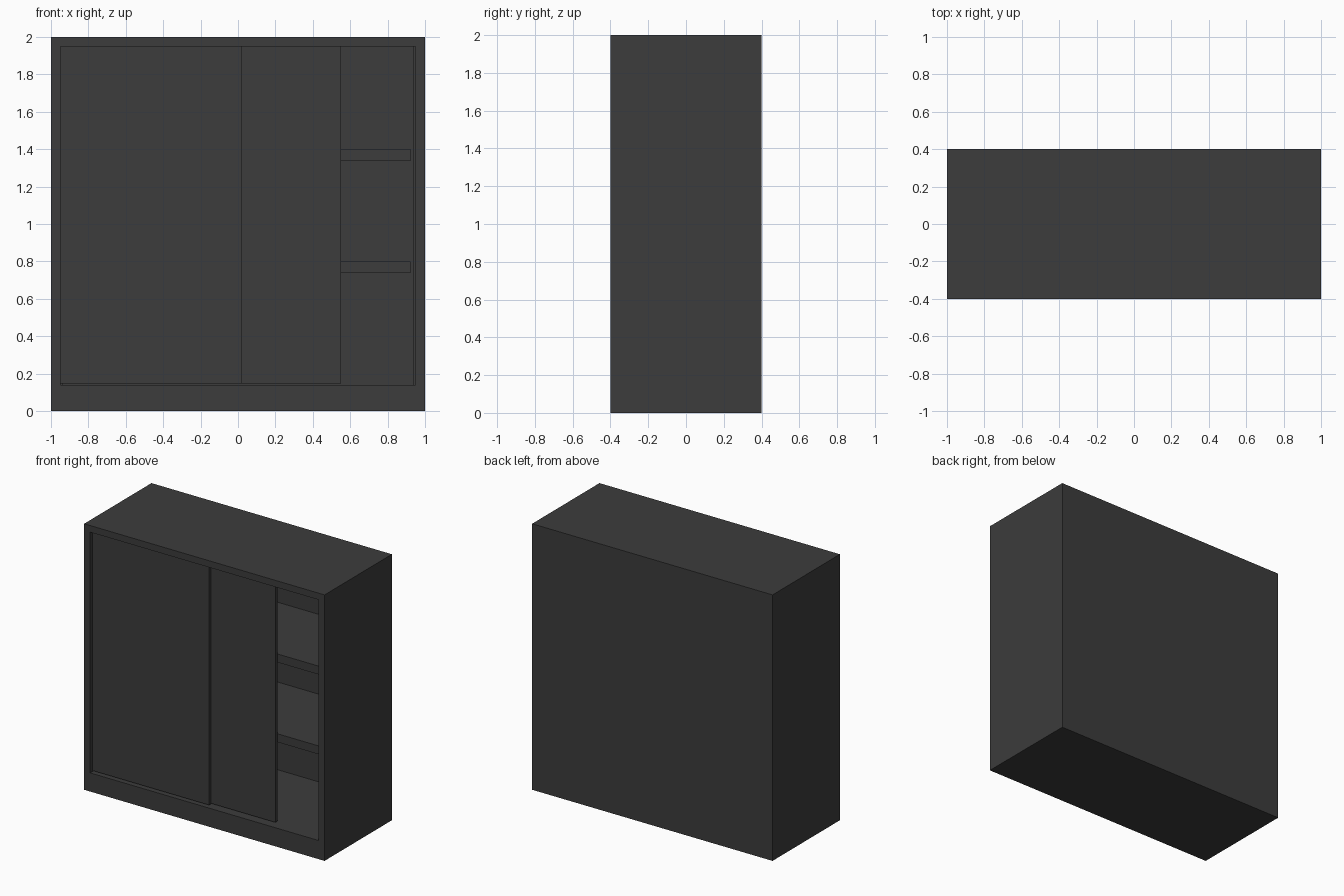
import bpy, bmesh
from mathutils import Vector

if "Cube" in bpy.data.objects:
    bpy.data.objects.remove(bpy.data.objects["Cube"])

mat = bpy.data.materials.new("dark_grey")
mat.diffuse_color = (0.045, 0.045, 0.045, 1)
mat.use_nodes = True
mat.node_tree.nodes["Principled BSDF"].inputs["Base Color"].default_value = mat.diffuse_color


def finish(name, bm):
    bmesh.ops.recalc_face_normals(bm, faces=bm.faces)
    me = bpy.data.meshes.new(name)
    bm.to_mesh(me)
    bm.free()
    me.materials.append(mat)
    ob = bpy.data.objects.new(name, me)
    bpy.context.collection.objects.link(ob)
    return ob


def box_bm(lo, hi):
    bm = bmesh.new()
    bmesh.ops.create_cube(bm, size=1)
    lo, hi = Vector(lo), Vector(hi)
    for v in bm.verts:
        v.co = [lo[i] + (v.co[i] + 0.5) * (hi[i] - lo[i]) for i in range(3)]
    return bm


def box(name, lo, hi):
    return finish(name, box_bm(lo, hi))


# carcass: one solid block with a recessed front opening
bm = box_bm((-1, -0.4, 0), (1, 0.4, 2))
front = next(f for f in bm.faces if f.calc_center_median().y < -0.39)
bmesh.ops.inset_region(bm, faces=[front], thickness=0.05)


def shape(face, half_w, z0, z1, y):
    for v in face.verts:
        v.co = (half_w if v.co.x > 0 else -half_w, y, z1 if v.co.z > 1 else z0)


def push(face):
    return bmesh.ops.extrude_discrete_faces(bm, faces=[face])["faces"][0]


shape(front, 0.95, 0.14, 1.95, -0.4)
# door recess, small side step, then deep interior
front = push(front)
shape(front, 0.95, 0.14, 1.95, -0.31)
front = push(front)
shape(front, 0.936, 0.14, 1.95, -0.31)
front = push(front)
shape(front, 0.936, 0.14, 1.95, 0.375)
finish("carcass", bm)

# overlapping sliding doors
box("left_sliding_door", (-0.948, -0.372, 0.147), (0.02, -0.347, 1.948))
box("right_sliding_door", (-0.42, -0.342, 0.147), (0.55, -0.317, 1.948))

# interior shelves
for i, top in enumerate((0.8, 1.4)):
    box(f"shelf_{i + 1}", (-0.922, -0.31, top - 0.063), (0.922, 0.374, top))
